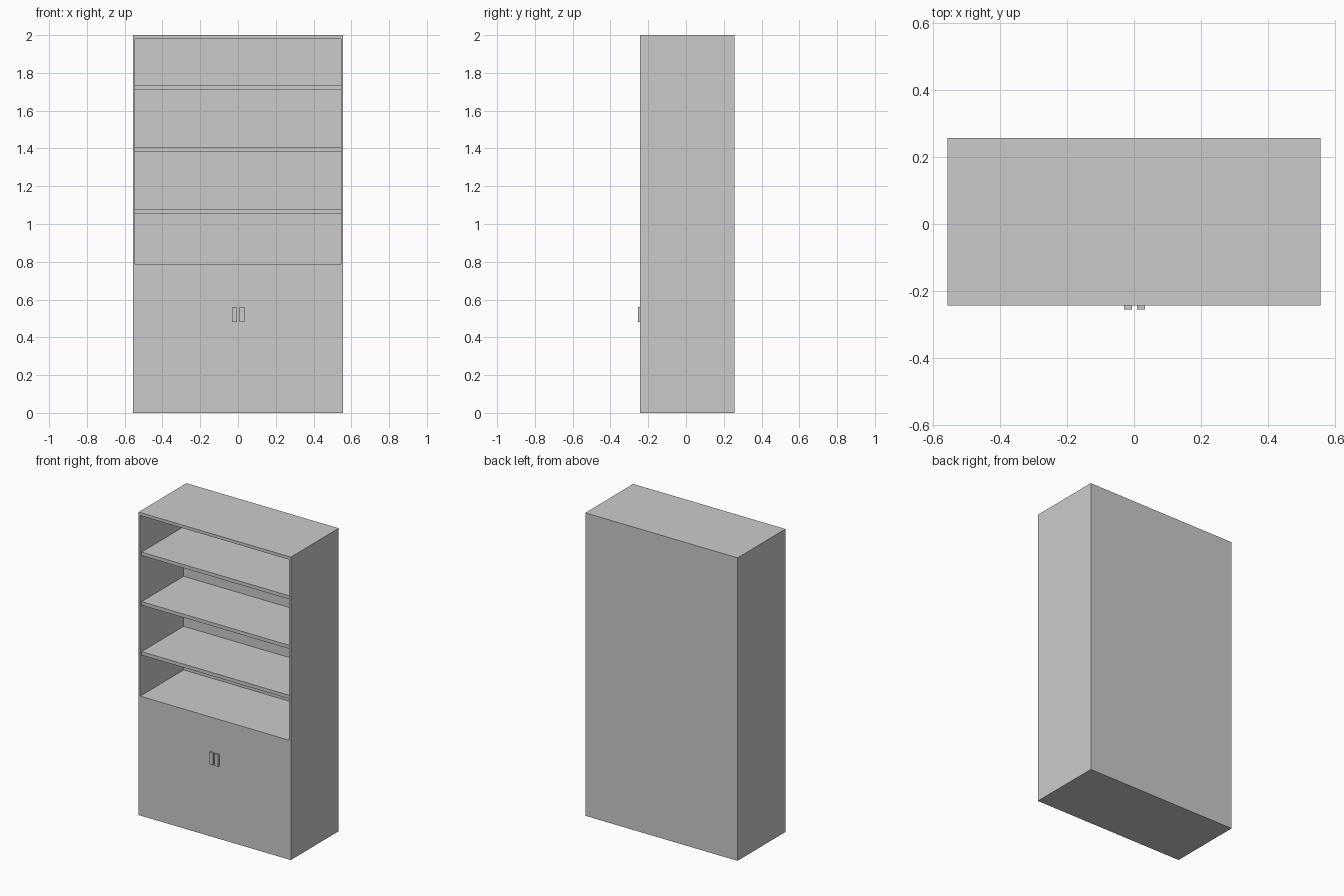
import bpy
import bmesh

if "Cube" in bpy.data.objects:
    bpy.data.objects.remove(bpy.data.objects["Cube"])

W, H = 0.556, 2.0                # half width, height
FRONT, BACK = -0.243, 0.256      # body depth limits
IN_W, IN_Z0, IN_Z1 = 0.544, 0.788, 1.98   # open compartment
IN_BACK = 0.21


def fill_box(bm, x0, x1, y0, y1, z0, z1):
    geom = bmesh.ops.create_cube(bm, size=1)
    for v in geom["verts"]:
        v.co.x = x1 if v.co.x > 0 else x0
        v.co.y = y1 if v.co.y > 0 else y0
        v.co.z = z1 if v.co.z > 0 else z0


def finish(bm, name):
    bmesh.ops.recalc_face_normals(bm, faces=bm.faces[:])
    mesh = bpy.data.meshes.new(name)
    bm.to_mesh(mesh)
    bm.free()
    obj = bpy.data.objects.new(name, mesh)
    bpy.context.collection.objects.link(obj)
    return obj


def box(name, *limits):
    bm = bmesh.new()
    fill_box(bm, *limits)
    return finish(bm, name)


# Cabinet body: inset the front face to the opening, then push it inwards
bm = bmesh.new()
fill_box(bm, -W, W, FRONT, BACK, 0, H)
bm.normal_update()
front = min(bm.faces, key=lambda f: f.calc_center_median().y)
bmesh.ops.inset_region(bm, faces=[front], thickness=0.01)
mid_z = front.calc_center_median().z
for v in front.verts:
    v.co.x = IN_W if v.co.x > 0 else -IN_W
    v.co.z = IN_Z1 if v.co.z > mid_z else IN_Z0
recess = bmesh.ops.extrude_discrete_faces(bm, faces=[front])["faces"][0]
for v in recess.verts:
    v.co.y = IN_BACK
finish(bm, "cabinet_body")

# Shelves, slightly set back from the front
for i, z in enumerate((1.053, 1.383, 1.71)):
    box(f"shelf_{i + 1}", -IN_W, IN_W, FRONT + 0.015, IN_BACK, z, z + 0.023)

# Pair of door handles
for name, x in (("left_handle", -0.018), ("right_handle", 0.021)):
    box(name, x - 0.0125, x + 0.0125, -0.255, FRONT, 0.48, 0.56)
